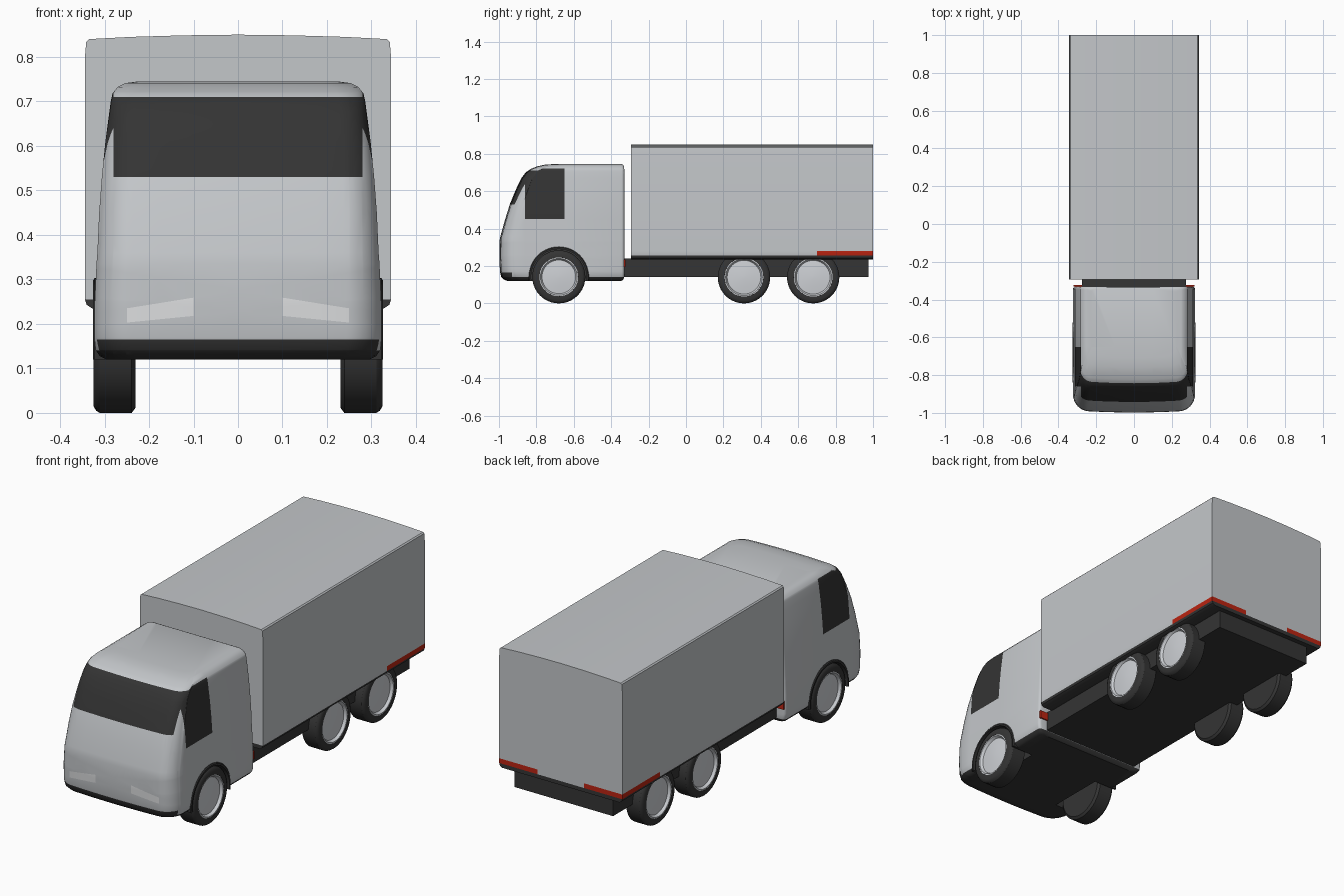
import bpy, bmesh, math
from mathutils import Vector

if "Cube" in bpy.data.objects:
    bpy.data.objects.remove(bpy.data.objects["Cube"])


def material(name, r, g, b):
    m = bpy.data.materials.new(name)
    m.diffuse_color = (r, g, b, 1)
    m.use_nodes = True
    m.node_tree.nodes["Principled BSDF"].inputs["Base Color"].default_value = m.diffuse_color
    return m


BODY = material("body_grey", 0.55, 0.57, 0.59)
DARK = material("dark_trim", 0.035, 0.035, 0.035)
GLASS = material("window_dark", 0.034, 0.034, 0.034)
LAMP = material("headlight_white", 0.74, 0.75, 0.76)
RED = material("lamp_red", 0.5, 0.018, 0.006)
RIM = material("wheel_silver", 0.62, 0.64, 0.67)


def finish(bm, name, mats, rule=None, angle=35):
    """Turn a bmesh into an object, colouring each face by a rule."""
    bmesh.ops.recalc_face_normals(bm, faces=bm.faces[:])
    if rule:
        for f in bm.faces:
            f.material_index = rule(f.calc_center_median(), f.normal)
    me = bpy.data.meshes.new(name)
    bm.to_mesh(me)
    bm.free()
    for m in mats:
        me.materials.append(m)
    ob = bpy.data.objects.new(name, me)
    bpy.context.collection.objects.link(ob)
    smooth(ob, angle)
    return ob


def smooth(ob, angle=35):
    bpy.ops.object.select_all(action='DESELECT')
    ob.select_set(True)
    bpy.context.view_layer.objects.active = ob
    bpy.ops.object.shade_smooth_by_angle(angle=math.radians(angle))


def loft(rings, closed=False):
    """Skin equal-length rings; cap the ends unless closed into a loop."""
    bm = bmesh.new()
    vs = [[bm.verts.new(p) for p in ring] for ring in rings]
    n = len(vs[0])
    for i in range(len(vs) if closed else len(vs) - 1):
        a, b = vs[i], vs[(i + 1) % len(vs)]
        for j in range(n):
            k = (j + 1) % n
            bm.faces.new((a[j], a[k], b[k], b[j]))
    if not closed:
        bm.faces.new(vs[0])
        bm.faces.new(vs[-1])
    return bm


def cut(bm, co, no):
    geom = bm.verts[:] + bm.edges[:] + bm.faces[:]
    bmesh.ops.bisect_plane(bm, geom=geom, dist=1e-5, plane_co=Vector(co), plane_no=Vector(no))


def box(name, x, y, z, mat):
    ring = [(x[0], y[0]), (x[1], y[0]), (x[1], y[1]), (x[0], y[1])]
    return finish(loft([[(a, b, h) for a, b in ring] for h in z]), name, [mat])


def lathe(name, profile, y, z, mat, side, segments=40):
    """Revolve (x, radius) points around the axle."""
    rings = []
    for x, r in profile:
        rings.append([(side * x, y + r * math.cos(t), z + r * math.sin(t))
                      for t in (2 * math.pi * i / segments for i in range(segments))])
    return finish(loft(rings), name, [mat], angle=30)


# Cab: plan outlines with rounded corners, stacked by height
def cab_ring(z, w, front, back, rf):
    rb = 0.015
    half = [(i / 4 * (w - rf), front) for i in range(4)]
    for i in range(9):
        t = math.pi / 2 * i / 8
        half.append((w - rf + rf * math.sin(t), front + rf - rf * math.cos(t)))
    for i in range(4):
        t = math.pi / 2 * i / 3
        half.append((w - rb + rb * math.cos(t), back - rb + rb * math.sin(t)))
    half.append((0, back))
    # slight bow of the nose
    half = [(x, y + (0.012 * (x / w) ** 2 if y < front + rf * 0.99 else 0)) for x, y in half]
    return [(x, y, z) for x, y in half] + [(-x, y, z) for x, y in half[-2:0:-1]]


cab_levels = [
    (0.12, 0.295, -0.955, -0.345, 0.07), (0.128, 0.311, -0.975, -0.335, 0.08),
    (0.142, 0.320, -0.988, -0.33, 0.08), (0.17, 0.323, -0.995, -0.33, 0.08),
    (0.25, 0.322, -0.998, -0.33, 0.08), (0.335, 0.318, -0.997, -0.33, 0.08),
    (0.36, 0.316, -0.992, -0.33, 0.08), (0.45, 0.312, -0.967, -0.33, 0.075),
    (0.53, 0.306, -0.942, -0.33, 0.07), (0.61, 0.298, -0.909, -0.33, 0.065),
    (0.67, 0.290, -0.880, -0.33, 0.06), (0.70, 0.286, -0.857, -0.33, 0.06),
    (0.718, 0.282, -0.832, -0.33, 0.06), (0.732, 0.271, -0.798, -0.332, 0.06),
    (0.741, 0.254, -0.760, -0.336, 0.06), (0.745, 0.225, -0.710, -0.345, 0.06)]
bm = loft([cab_ring(*level) for level in cab_levels])
for z in (0.14, 0.165, 0.45, 0.53, 0.71, 0.722):
    cut(bm, (0, 0, z), (0, 0, 1))
for y in (-0.93, -0.86, -0.65):
    cut(bm, (0, y, 0), (0, 1, 0))
for s in (-1, 1):
    for x in (0.1, 0.25, 0.28):
        cut(bm, (s * x, 0, 0), (1, 0, 0))
    cut(bm, (s * 0.25, 0, 0.203), (s * 0.10, 0, 1))
    cut(bm, (s * 0.25, 0, 0.235), (s * 0.16, 0, 1))


def cab_colour(c, n):
    x = abs(c.x)
    if c.z < 0.14 or (c.z < 0.165 and c.y < -0.93):
        return 1
    if x < 0.28 and 0.53 < c.z < 0.71 and c.y < -0.78:
        return 2
    if x > 0.28 and 0.45 < c.z < 0.722 and -0.86 < c.y < -0.65:
        return 2
    d = 0.25 - x
    if c.y < -0.9 and 0 < d < 0.15 and 0.203 + 0.10 * d < c.z < 0.235 + 0.16 * d:
        return 3
    return 0


cab = finish(bm, "cab", [BODY, DARK, GLASS, LAMP], cab_colour)

# Front wheel wells cut from the cab
AXLE_Y, AXLE_Z = -0.68, 0.142
for s in (-1, 1):
    cutter = lathe("well_cutter", [(0.2, 0.15), (0.4, 0.15)], AXLE_Y, AXLE_Z, DARK, s, 48)
    cutter.hide_render = True
    mod = cab.modifiers.new("wheel_well", 'BOOLEAN')
    mod.operation = 'DIFFERENCE'
    mod.solver = 'EXACT'
    mod.material_mode = 'TRANSFER'
    mod.object = cutter
    bpy.context.view_layer.objects.active = cab
    bpy.ops.object.modifier_apply(modifier=mod.name)
    bpy.data.objects.remove(cutter)
smooth(cab)

# Dark wheel arch trims and red lamps on the back of the cab
for s, side in ((-1, "left"), (1, "right")):
    rings = []
    for i in range(33):
        t = math.radians(-8 + 196 * i / 32)
        rings.append([(s * x, AXLE_Y + r * math.cos(t), AXLE_Z + r * math.sin(t))
                      for x, r in ((0.29, 0.148), (0.326, 0.148), (0.326, 0.156), (0.322, 0.161), (0.29, 0.161))])
    finish(loft(rings), side + "_wheel_arch", [DARK])
    box(side + "_cab_lamp", sorted((s * 0.265, s * 0.319)), (-0.332, -0.323), (0.195, 0.235), RED)

# Cargo box: slightly bowed roof, dark lower rail, red marker strips
half = [(0, 0.85), (0.12, 0.8485), (0.24, 0.845), (0.335, 0.84), (0.341, 0.834),
        (0.344, 0.80), (0.344, 0.255), (0.34, 0.243), (0.328, 0.235)]
section = half + [(-x, z) for x, z in half[:0:-1]]
bm = loft([[(x, y, z) for x, z in section] for y in (-0.293, 1.0)])
cut(bm, (0, 0, 0.255), (0, 0, 1))
cut(bm, (0, 0, 0.279), (0, 0, 1))
cut(bm, (0, 0.70, 0), (0, 1, 0))
for x in (-0.13, 0.13):
    cut(bm, (x, 0, 0), (1, 0, 0))


def cargo_colour(c, n):
    if c.z < 0.255:
        return 1
    side_strip = abs(n.x) > 0.7 and c.y > 0.7
    rear_strip = n.y > 0.7 and abs(c.x) > 0.13
    return 2 if c.z < 0.279 and (side_strip or rear_strip) else 0


finish(bm, "cargo_box", [BODY, DARK, RED], cargo_colour)

# Chassis
box("chassis", (-0.275, 0.275), (-0.36, 0.975), (0.142, 0.24), DARK)

# Wheels: chamfered tyre with a recessed silver hub
for s, side in ((-1, "left"), (1, "right")):
    for name, y, r in (("front", AXLE_Y, 0.142), ("middle", 0.31, 0.14), ("rear", 0.68, 0.14)):
        tyre = [(0.23, 0.10), (0.23, r - 0.012), (0.239, r), (0.311, r), (0.319, r - 0.005),
                (0.325, r - 0.016), (0.325, 0.104), (0.30, 0.10)]
        hub = [(0.234, 0.102), (0.324, 0.105), (0.324, 0.098), (0.311, 0.090),
               (0.315, 0.05), (0.317, 0.01)]
        lathe(f"{side}_{name}_tyre", tyre, y, r, DARK, s)
        lathe(f"{side}_{name}_hub", hub, y, r, RIM, s)
